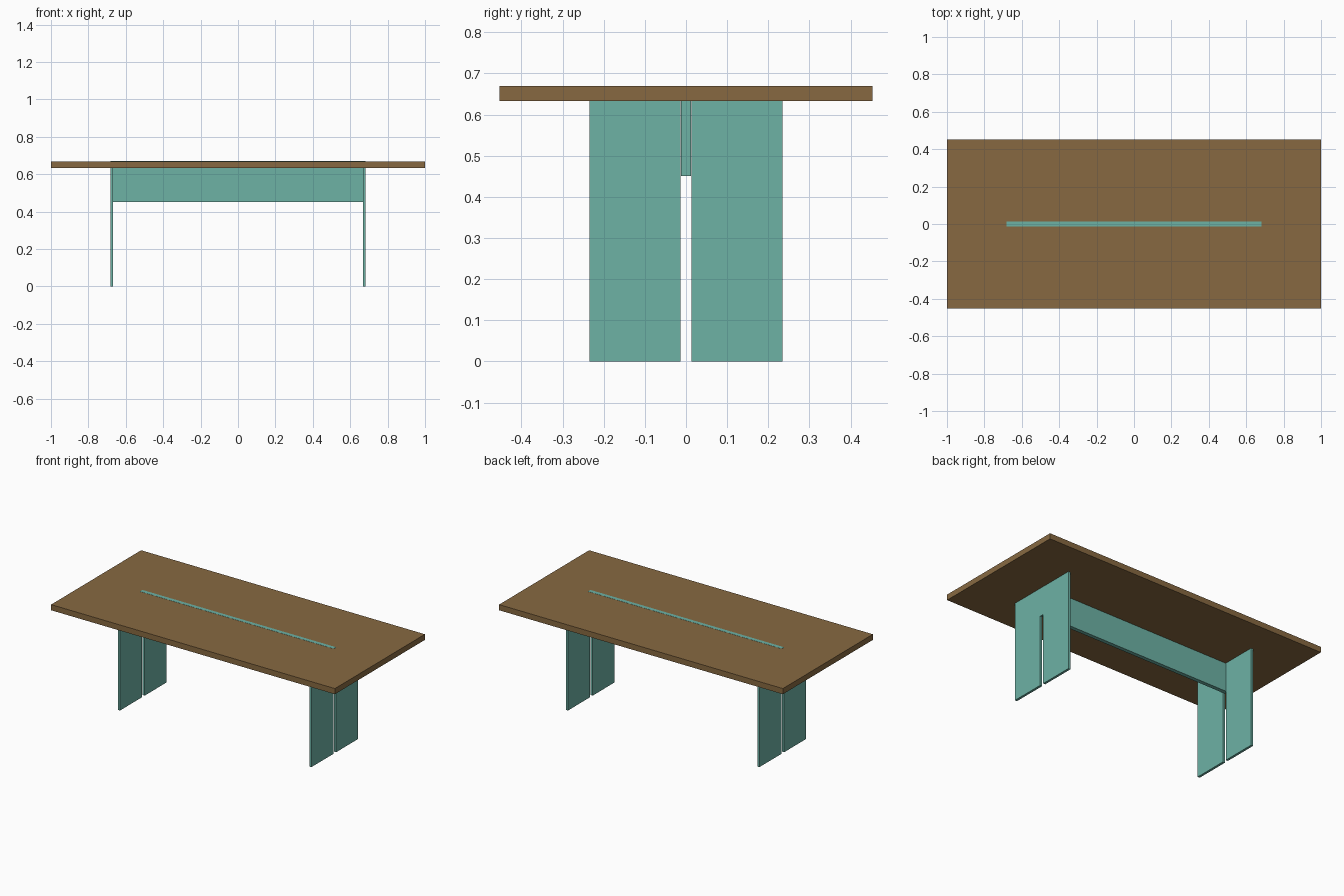
import bpy
import bmesh
from mathutils import Matrix, Vector

cube = bpy.data.objects.get("Cube")
if cube:
    bpy.data.objects.remove(cube, do_unlink=True)


def make_material(name, rgb):
    mat = bpy.data.materials.new(name)
    mat.use_nodes = True
    color = (*rgb, 1.0)
    mat.diffuse_color = color
    mat.node_tree.nodes["Principled BSDF"].inputs["Base Color"].default_value = color
    return mat


def box(name, low, high, mat):
    """Axis-aligned board spanning two opposite corners."""
    low, high = Vector(low), Vector(high)
    bm = bmesh.new()
    bmesh.ops.create_cube(bm, size=1.0, matrix=Matrix.Diagonal((*(high - low), 1.0)))
    mesh = bpy.data.meshes.new(name)
    bm.to_mesh(mesh)
    bm.free()
    mesh.materials.append(mat)
    obj = bpy.data.objects.new(name, mesh)
    obj.location = (low + high) / 2
    bpy.context.collection.objects.link(obj)
    return obj


wood = make_material("brown wood", (0.242, 0.141, 0.053))
teal = make_material("teal paint", (0.153, 0.445, 0.376))

TOP_Z, UNDER_Z, BEAM_Z = 0.669, 0.633, 0.451
LEG_OUT, LEG_IN = 0.682, 0.667
HALF_SLOT = 0.0135

# Tabletop
box("tabletop", (-1, -0.453, UNDER_Z), (1, 0.453, TOP_Z), wood)

# Central beam, running through the leg slots and showing in the tabletop
box("central_beam", (-LEG_OUT, -0.0125, BEAM_Z),
    (LEG_OUT, 0.0125, TOP_Z + 0.0008), teal)

# Paired leg panels at each end, with a narrow slot between them
for side, sx in (("left", 1), ("right", -1)):
    x0, x1 = sorted((sx * LEG_IN, sx * LEG_OUT))
    for end, sy in (("front", -1), ("back", 1)):
        y0, y1 = sorted((sy * HALF_SLOT, sy * 0.235))
        box(f"{end}_{side}_leg", (x0, y0, 0), (x1, y1, UNDER_Z), teal)
